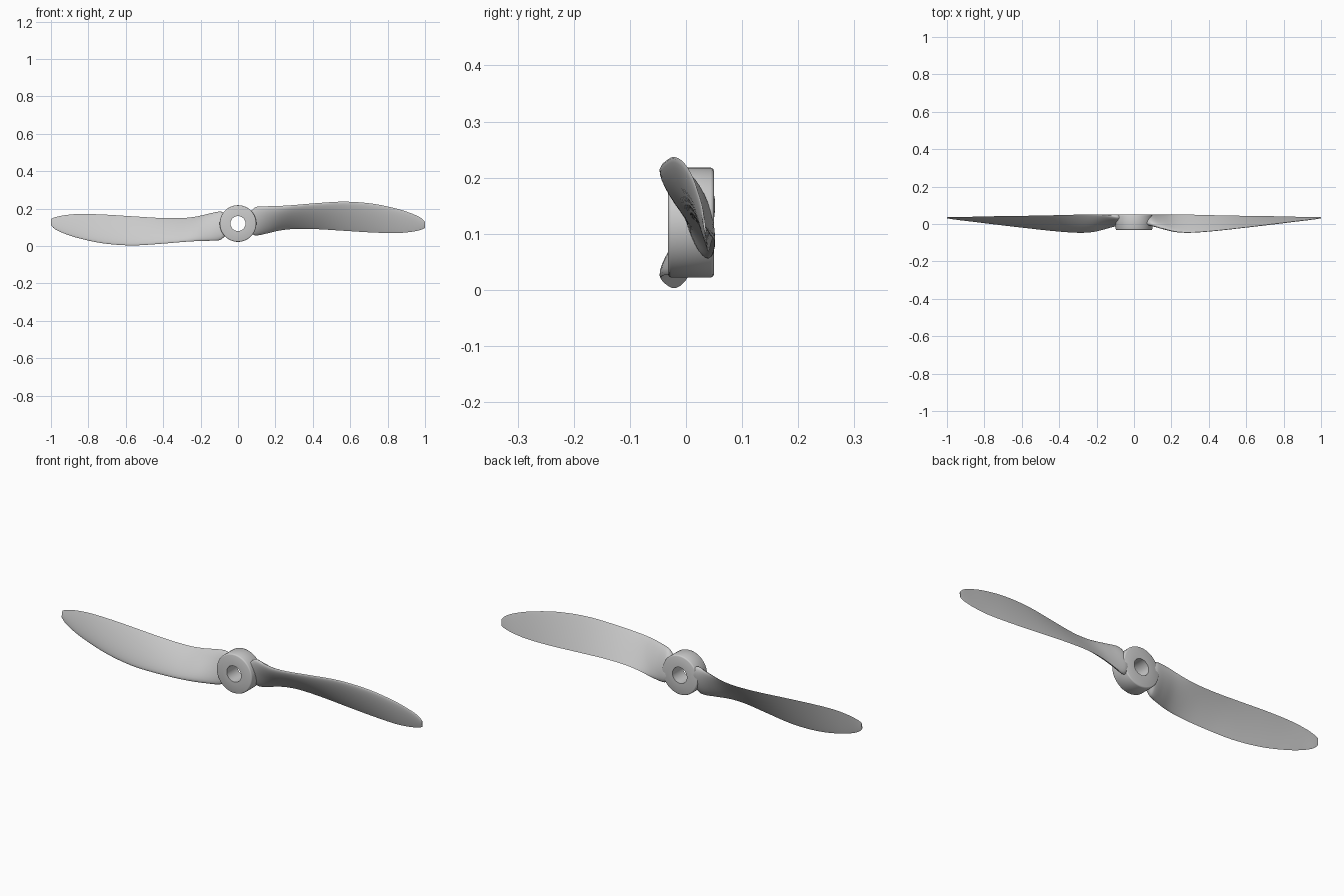
import bpy, bmesh, math
from mathutils import Vector

if "Cube" in bpy.data.objects:
    bpy.data.objects.remove(bpy.data.objects["Cube"])

AXIS_Z = 0.12   # height of the shaft axis


def finish(name, bm, angle):
    bmesh.ops.recalc_face_normals(bm, faces=bm.faces)
    me = bpy.data.meshes.new(name)
    bm.to_mesh(me)
    bm.free()
    ob = bpy.data.objects.new(name, me)
    bpy.context.collection.objects.link(ob)
    bpy.ops.object.select_all(action='DESELECT')
    ob.select_set(True)
    bpy.context.view_layer.objects.active = ob
    bpy.ops.object.shade_smooth_by_angle(angle=math.radians(angle))
    return ob


# Blade stations: x, leading edge y z, trailing edge y z,
# front bulge, back bulge, trailing-edge sharpness
STATIONS = [
    (0.070, 0.002, 0.188, 0.036, 0.066, 0.018, 0.026, 0.5),
    (0.095, -0.004, 0.208, 0.040, 0.056, 0.020, 0.027, 0.5),
    (0.150, -0.022, 0.212, 0.048, 0.066, 0.019, 0.018, 0.6),
    (0.220, -0.040, 0.214, 0.051, 0.082, 0.018, 0.007, 0.8),
    (0.300, -0.045, 0.219, 0.050, 0.091, 0.014, 0.002, 0.9),
    (0.420, -0.037, 0.229, 0.047, 0.090, 0.012, 0.001, 0.9),
    (0.570, -0.021, 0.237, 0.044, 0.081, 0.010, 0.001, 0.9),
    (0.720, -0.003, 0.226, 0.042, 0.072, 0.009, 0.001, 0.9),
    (0.850, 0.013, 0.199, 0.039, 0.069, 0.007, 0.001, 0.9),
    (0.930, 0.022, 0.173, 0.038, 0.076, 0.005, 0.001, 0.9),
    (0.980, 0.029, 0.149, 0.037, 0.087, 0.004, 0.001, 0.9),
    (1.000, 0.032, 0.130, 0.036, 0.096, 0.003, 0.001, 0.9),
]
N, SUB = 14, 5


def hermite(i, t):
    """Smooth station between i and i+1, tangents taken against x."""
    def slope(k, c):
        a, b = STATIONS[max(k - 1, 0)], STATIONS[min(k + 1, len(STATIONS) - 1)]
        return (b[c] - a[c]) / (b[0] - a[0])
    p, q = STATIONS[i], STATIONS[i + 1]
    d = q[0] - p[0]
    out = [p[0] + d * t]
    for c in range(1, 8):
        out.append((2*t**3 - 3*t*t + 1) * p[c] + (t**3 - 2*t*t + t) * d * slope(i, c)
                   + (3*t*t - 2*t**3) * q[c] + (t**3 - t*t) * d * slope(i + 1, c))
    return out


def section(st):
    """Closed airfoil loop at one station."""
    x, ly, lz, ty, tz, tf, tb, p = st
    le, te = Vector((x, ly, lz)), Vector((x, ty, tz))
    ch = (te - le).normalized()
    back = Vector((0, -ch.z, ch.y))
    peak = 0.5 / (0.5 + p)
    top = peak**0.5 * (1 - peak)**p
    pts = []
    for k in range(2 * N):
        a = math.pi * k / N
        s = (1 - math.cos(a)) / 2
        f = s**0.5 * max(1 - s, 0)**p / top
        pts.append(le.lerp(te, s) + back * (-tf if k < N else tb) * f)
    return pts


def blade(name, turn):
    bm = bmesh.new()
    rows = [hermite(i, j / SUB) for i in range(len(STATIONS) - 1) for j in range(SUB)]
    rows.append(STATIONS[-1])
    sgn = -1 if turn else 1
    loops = [[bm.verts.new((sgn * v.x, v.y, AXIS_Z + sgn * (v.z - AXIS_Z)))
              for v in section(r)] for r in rows]
    for a, b in zip(loops, loops[1:]):
        for k in range(2 * N):
            m = (k + 1) % (2 * N)
            bm.faces.new((a[k], a[m], b[m], b[k]))
    bm.faces.new(loops[0])
    bm.faces.new(loops[-1])
    return finish(name, bm, 50)


blade("blade_right", False)
blade("blade_left", True)

# Hub: lathed ring with bore and softened outer rims
profile = [(0.040, -0.032), (0.092, -0.032), (0.0962, -0.0302), (0.098, -0.026),
           (0.098, 0.044), (0.0962, 0.0482), (0.092, 0.050), (0.040, 0.050)]
bm = bmesh.new()
SEG = 64
rings = [[bm.verts.new((r * math.cos(2 * math.pi * i / SEG), y,
                        AXIS_Z + r * math.sin(2 * math.pi * i / SEG)))
          for r, y in profile] for i in range(SEG)]
for i in range(SEG):
    a, b = rings[i], rings[(i + 1) % SEG]
    for k in range(len(profile)):
        m = (k + 1) % len(profile)
        bm.faces.new((a[k], a[m], b[m], b[k]))
finish("hub", bm, 50)
